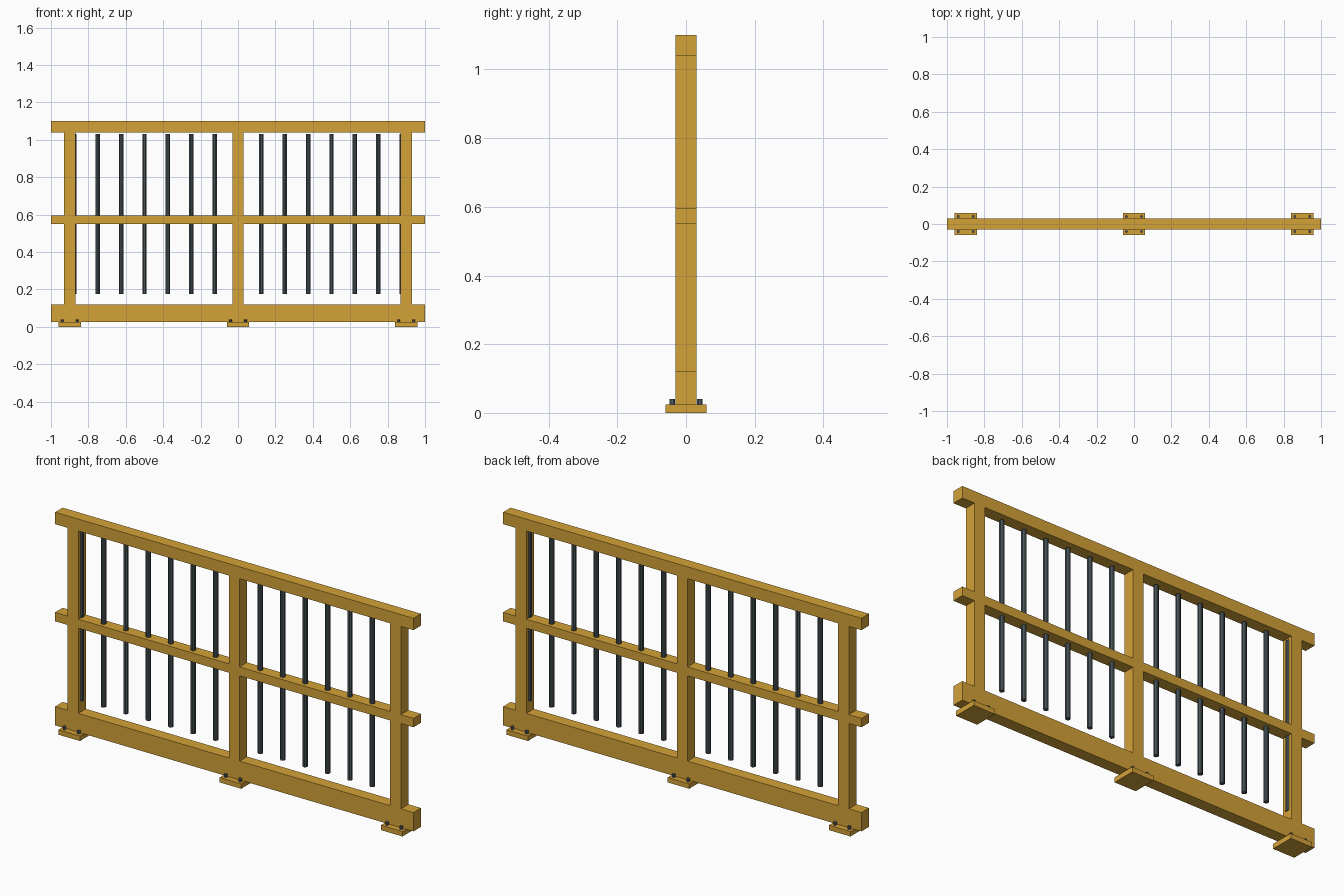
import bpy
import bmesh
from math import pi
from mathutils import Matrix, Vector

if "Cube" in bpy.data.objects:
    bpy.data.objects.remove(bpy.data.objects["Cube"])


def material(name, color):
    m = bpy.data.materials.new(name)
    m.diffuse_color = (*color, 1)
    m.use_nodes = True
    m.node_tree.nodes["Principled BSDF"].inputs["Base Color"].default_value = m.diffuse_color
    return m


TIMBER = material("golden_timber", (0.66, 0.36, 0.04))
STEEL = material("dark_steel", (0.065, 0.085, 0.095))
BOLT = material("bolt_steel", (0.10, 0.12, 0.14))


def finish(bm, name, mat):
    mesh = bpy.data.meshes.new(name)
    bm.to_mesh(mesh)
    bm.free()
    mesh.materials.append(mat)
    obj = bpy.data.objects.new(name, mesh)
    bpy.context.collection.objects.link(obj)
    return obj


def box(name, x, width, depth, z0, z1, mat=TIMBER):
    bm = bmesh.new()
    bmesh.ops.create_cube(bm, size=1)
    bmesh.ops.scale(bm, vec=Vector((width, depth, z1 - z0)), verts=bm.verts)
    bmesh.ops.translate(bm, vec=Vector((x, 0, (z0 + z1) / 2)), verts=bm.verts)
    return finish(bm, name, mat)


def rod(name, x, y, radius, z0, z1, mat, sides=8):
    bm = bmesh.new()
    place = Matrix.Translation((x, y, (z0 + z1) / 2)) @ Matrix.Rotation(pi / sides, 4, 'Z')
    bmesh.ops.create_cone(bm, cap_ends=True, segments=sides, radius1=radius,
                          radius2=radius, depth=z1 - z0, matrix=place)
    return finish(bm, name, mat)


# Horizontal rails
box("top_rail", 0, 2.0, 0.06, 1.04, 1.10)
box("middle_rail", 0, 2.0, 0.06, 0.55, 0.595)
box("bottom_rail", 0, 2.0, 0.06, 0.025, 0.12)

# Posts, each above a bolted base plate
for side, x in (("left", -0.9), ("centre", 0), ("right", 0.9)):
    box(f"{side}_post_lower", x, 0.06, 0.06, 0.12, 0.55)
    box(f"{side}_post_upper", x, 0.06, 0.06, 0.595, 1.04)
    box(f"{side}_base_plate", x, 0.12, 0.12, 0, 0.025)
    for i, (dx, dy) in enumerate(((-1, -1), (1, -1), (-1, 1), (1, 1)), 1):
        rod(f"{side}_plate_bolt_{i}", x + dx * 0.04, dy * 0.04, 0.008, 0.025, 0.04, BOLT)

# Balusters; the outermost pair is partly set into the end posts
for i in range(-7, 8):
    if i:
        rod(f"baluster_{i + 8}", i * 0.125, 0, 0.0125, 0.175, 1.03, STEEL)
